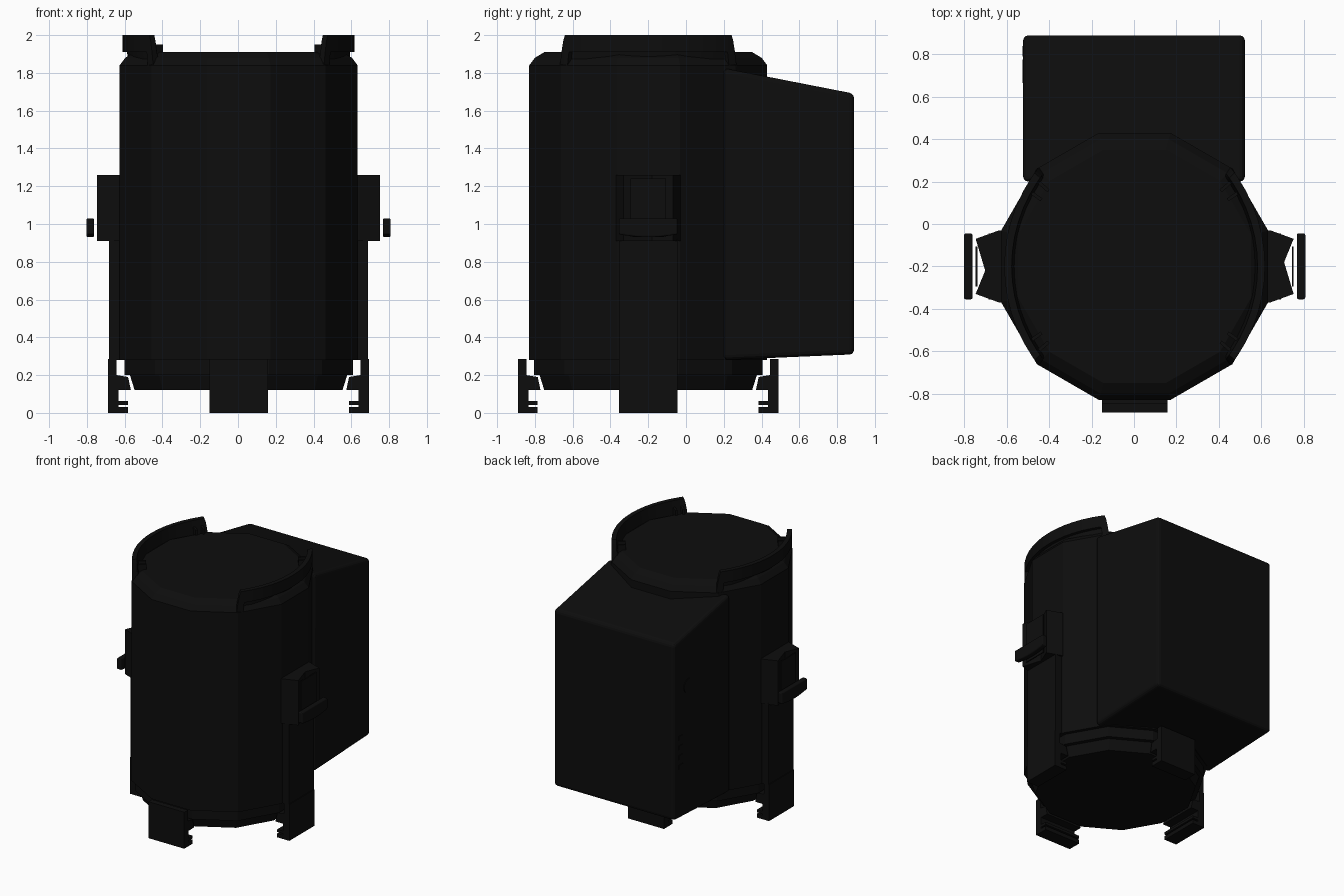
import bpy, bmesh, math
from mathutils import Matrix, Vector

cube = bpy.data.objects.get("Cube")
if cube:
    bpy.data.objects.remove(cube, do_unlink=True)

black = bpy.data.materials.new("matte_black")
black.use_nodes = True
colour = (0.004, 0.004, 0.004, 1)
black.diffuse_color = colour
black.node_tree.nodes["Principled BSDF"].inputs["Base Color"].default_value = colour

CENTRE = Vector((0.003, -0.2, 0))
SIDES = 12


def finish(name, bm, matrix=Matrix(), bevel=0):
    bmesh.ops.recalc_face_normals(bm, faces=bm.faces)
    mesh = bpy.data.meshes.new(name)
    bm.to_mesh(mesh)
    bm.free()
    mesh.transform(matrix)
    mesh.materials.append(black)
    ob = bpy.data.objects.new(name, mesh)
    bpy.context.collection.objects.link(ob)
    if bevel:
        mod = ob.modifiers.new("soft_edges", 'BEVEL')
        mod.width = bevel
        mod.segments = 3
    return ob


def loft(name, rings, matrix=Matrix(), bevel=0):
    """Skin a list of equal closed rings and cap both ends."""
    bm = bmesh.new()
    loops = [[bm.verts.new(p) for p in ring] for ring in rings]
    n = len(loops[0])
    for a, b in zip(loops, loops[1:]):
        for i in range(n):
            j = (i + 1) % n
            bm.faces.new((a[i], a[j], b[j], b[i]))
    bm.faces.new(loops[0])
    bm.faces.new(loops[-1])
    return finish(name, bm, matrix, bevel)


def extrude_x(name, profile, x0, x1, matrix=Matrix(), bevel=0):
    """Extrude a (y, z) profile along x."""
    return loft(name, [[(x, y, z) for y, z in profile] for x in (x0, x1)], matrix, bevel)


def box(name, lo, hi, matrix=Matrix(), bevel=0):
    profile = [(lo[1], lo[2]), (hi[1], lo[2]), (hi[1], hi[2]), (lo[1], hi[2])]
    return extrude_x(name, profile, lo[0], hi[0], matrix, bevel)


def polygon_ring(apothem, z):
    r = apothem / math.cos(math.pi / SIDES)
    return [(r * math.cos((i + 0.5) * math.tau / SIDES),
             r * math.sin((i + 0.5) * math.tau / SIDES), z) for i in range(SIDES)]


place = Matrix.Translation(CENTRE)

# Twelve-sided drum with stepped foot and chamfered lid
drum_profile = [(0.55, 0.12), (0.575, 0.2), (0.605, 0.2), (0.605, 0.28),
                (0.63, 0.28), (0.63, 1.84), (0.60, 1.88), (0.55, 1.91)]
loft("drum_body", [polygon_ring(r, z) for r, z in drum_profile], place)

# Sloped housing on the back
extrude_x("rear_housing", [(0.2, 0.28), (0.89, 0.31), (0.89, 1.69), (0.2, 1.825)],
          -0.523, 0.523, bevel=0.025)

# Small round cover and vent slots on one side of the housing
bm = bmesh.new()
bmesh.ops.create_cone(bm, cap_ends=True, segments=20, radius1=0.055, radius2=0.055, depth=0.006)
finish("round_cover", bm,
       Matrix.Translation((-0.524, 0.72, 1.31)) @ Matrix.Rotation(math.pi / 2, 4, 'Y'))
for i in range(4):
    z = 0.7 + i * 0.075
    box("vent_slot", (-0.527, 0.79, z), (-0.521, 0.84, z + 0.03))

# Four hooked feet, one per side
foot_profile = [(-0.69, 0), (-0.585, 0), (-0.585, 0.03), (-0.635, 0.03), (-0.635, 0.042),
                (-0.585, 0.042), (-0.585, 0.062), (-0.635, 0.062), (-0.635, 0.12),
                (-0.57, 0.12), (-0.585, 0.19), (-0.645, 0.2), (-0.645, 0.285), (-0.69, 0.285)]
for k, name in enumerate(("front_foot", "left_foot", "back_foot", "right_foot")):
    extrude_x(name, foot_profile, -0.155, 0.155,
              place @ Matrix.Rotation(k * math.pi / 2, 4, 'Z'))


def rail_section(t, reach=0.80):
    """Cross-section of the top rail at t from -1 to 1 along its arc."""
    a = t * reach
    outer = 0.615 + 0.035 * t * t
    drop = 0.15 * max(0, (abs(t) - 0.94) / 0.06) ** 1.5
    top = 2.0 - drop
    under = min(1.91, top - 0.01) if abs(t) < 0.9 else 1.83
    pts = [(outer, under), (outer, top), (outer - 0.035, top),
           (outer - 0.055, 1.83), (outer - 0.03, 1.83), (outer - 0.025, under)]
    return [(r * math.cos(a), r * math.sin(a), z) for r, z in pts]


# Paired rails, clasps and spines on the left and right
steps = [-1, -0.98, -0.96, -0.94, -0.91, -0.89]
steps += [-0.75 + 0.15 * i for i in range(11)]
steps += [-t for t in reversed(steps[:6])]
for side, turn in (("left", 0), ("right", math.pi)):
    m = place @ Matrix.Rotation(turn, 4, 'Z')
    loft(side + "_top_rail", [rail_section(t) for t in steps], m)
    for end in (-1, 1):
        for a in (0.62, 0.72):
            turn_rib = m @ Matrix.Rotation(end * a, 4, 'Z')
            extrude_x(side + "_rail_rib", [(-0.008, 1.89), (0.008, 1.89),
                      (0.008, 1.95), (-0.008, 1.95)], 0.54, 0.6, turn_rib)
    box(side + "_spine", (0.6, -0.155, 0.28), (0.685, 0.155, 0.92), m)
    # Clasp block with a shallow V in its outer face
    plan = [(0.6, -0.17), (0.64, -0.17), (0.75, -0.13), (0.705, 0.02),
            (0.75, 0.13), (0.64, 0.17), (0.6, 0.17)]
    loft(side + "_clasp", [[(x, y, z) for x, y in plan] for z in (0.91, 1.26)], m)
    box(side + "_clasp_plate", (0.742, -0.095, 0.93), (0.75, 0.095, 1.24), m)
    # Finger bar with a bowed lower edge
    bow = [(-0.155 + 0.031 * i, 0.945 - 0.015 * math.sin(math.pi * i / 10)) for i in range(11)]
    extrude_x(side + "_finger_bar", bow + [(0.155, 1.03), (-0.155, 1.03)],
              0.765, 0.805, m, bevel=0.008)
